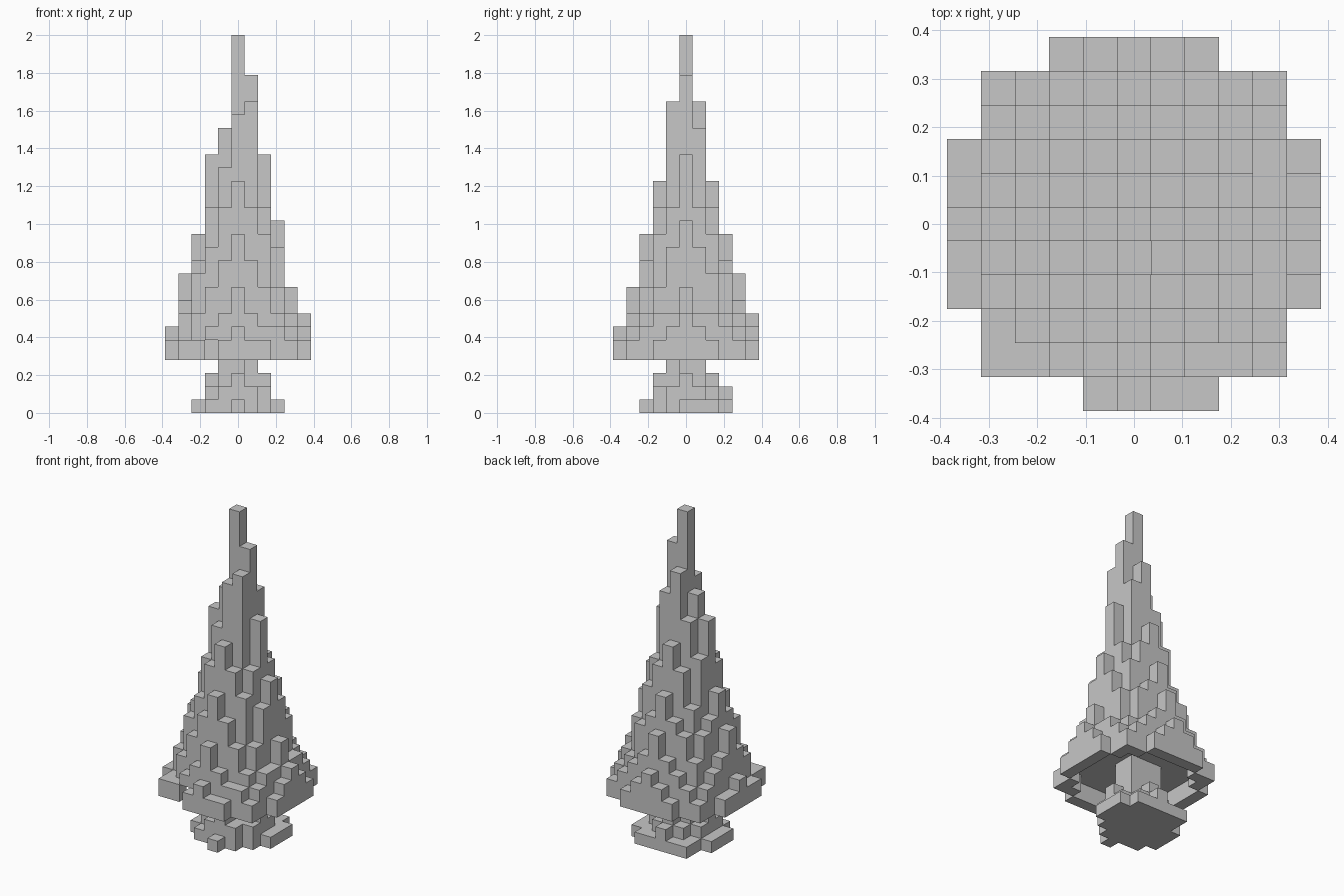
import bpy, bmesh, math

cube = bpy.data.objects.get("Cube")
if cube:
    bpy.data.objects.remove(cube, do_unlink=True)

V = 2 / 28.5          # block size: the model is 28.5 blocks tall

grey = bpy.data.materials.new("stone_grey")
grey.use_nodes = True
grey.diffuse_color = (0.57, 0.57, 0.57, 1)
grey.node_tree.nodes["Principled BSDF"].inputs["Base Color"].default_value = grey.diffuse_color


def build_columns(name, spans):
    """Make one mesh of square columns {(x, y): (bottom, top)}, exposed faces only."""
    bm = bmesh.new()

    def quad(points):
        bm.faces.new([bm.verts.new((x * V, y * V, z * V)) for x, y, z in points])

    for (x, y), (low, high) in spans.items():
        ring = [(x - .5, y - .5), (x + .5, y - .5), (x + .5, y + .5), (x - .5, y + .5)]
        quad([(*p, high) for p in ring])
        quad([(*p, low) for p in reversed(ring)])
        for i, (dx, dy) in enumerate([(0, -1), (1, 0), (0, 1), (-1, 0)]):
            a, b = ring[i], ring[(i + 1) % 4]
            n_low, n_high = spans.get((x + dx, y + dy), (high, low))
            for z0, z1 in {(max(low, n_high), high), (low, min(high, n_low))}:
                if z1 > z0:
                    quad([(*a, z0), (*b, z0), (*b, z1), (*a, z1)])
    bmesh.ops.remove_doubles(bm, verts=bm.verts, dist=V * 0.01)
    mesh = bpy.data.meshes.new(name)
    bm.to_mesh(mesh)
    bm.free()
    mesh.materials.append(grey)
    obj = bpy.data.objects.new(name, mesh)
    bpy.context.collection.objects.link(obj)
    return obj


# Crown heights along each axis, from the centre outwards
LEFT = [28.5, 25.5, 19.5, 14.5, 9.5, 7.5, 5]
RIGHT = [28.5, 21.5, 19.5, 13.5, 10.5, 6.5, 5]
BACK = [28.5, 23.5, 17.5, 13.5, 10.5, 7.5, 5]
FRONT = [28.5, 22.5, 17.5, 13.5, 9.5, 6.5, 5]
UNEVEN = {(1, -1): 23.5, (1, 1): 21.5, (-1, -1): 18.5, (-2, -1): 15.5, (2, 1): 15.5, (2, -1): 15.5}


def along(arm, r):
    i = int(r)
    return arm[i] + (arm[min(i + 1, 6)] - arm[i]) * (r - i)


def crown_height(x, y):
    r = math.hypot(x, y)
    if r == 0:
        return LEFT[0]
    side = along(LEFT if x > 0 else RIGHT, r)
    face = along(BACK if y > 0 else FRONT, r)
    share = (x / r) ** 2
    h = side * share + face * (1 - share)
    if x and y:
        h -= 1.4 if r < 4.6 else 0.6
    return max(5.5, math.floor(h + 0.001) + 0.5)


# Crown: stepped spire, hollowed underneath inside a thin rim
crown = {}
for x in range(-5, 6):
    for y in range(-5, 6):
        r2 = x * x + y * y
        if r2 <= 32 and (x, y) != (-2, -5):
            top = UNEVEN.get((x, y), crown_height(x, y))
            if max(abs(x), abs(y)) < 5 and r2 <= 20:
                crown[x, y] = (5.5, max(top, 6.5))
            else:
                crown[x, y] = (4, top)
build_columns("spire_crown", crown)

# Base: trunk and a low stepped foot, with the front left corner cut away
base = {}
for x in range(-3, 4):
    for y in range(-3, 4):
        r2 = x * x + y * y
        in_foot = x - y <= 3 and r2 <= 13 and not (x == -3 and abs(y) > 1)
        if y == -3:
            in_foot = x == 0
        if max(abs(x), abs(y)) < 2 and (x, y) != (1, -1):
            top = 5.5
        elif r2 == 4:
            top = 3
        elif r2 in (2, 5) or (x, y) == (0, 3):
            top = 2
        else:
            top = 1
        if in_foot:
            base[x, y] = (0, top)
build_columns("trunk_and_foot", base)
